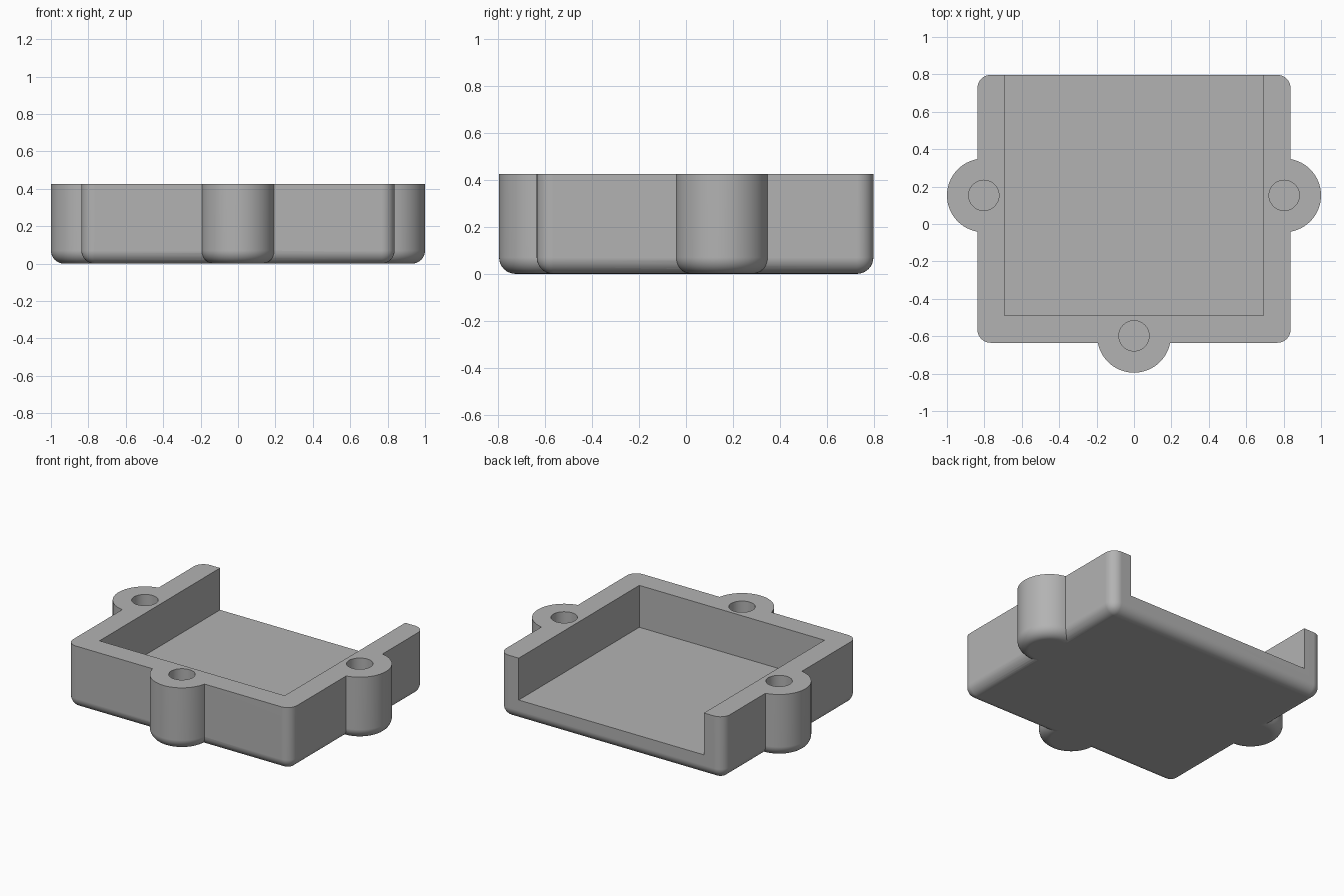
import bpy, bmesh, math
from mathutils import Matrix, Vector

cube = bpy.data.objects.get("Cube")
if cube:
    bpy.data.objects.remove(cube, do_unlink=True)

HEIGHT, FLOOR, ROUND = 0.425, 0.142, 0.07
BOSSES = [(-0.803, 0.153), (0.803, 0.153), (0, -0.598)]

grey = bpy.data.materials.new("plain grey")
grey.use_nodes = True
colour = (0.45, 0.45, 0.45, 1)
grey.diffuse_color = colour
grey.node_tree.nodes["Principled BSDF"].inputs["Base Color"].default_value = colour


def finish(name, bm):
    mesh = bpy.data.meshes.new(name)
    bm.to_mesh(mesh)
    bm.free()
    mesh.materials.append(grey)
    ob = bpy.data.objects.new(name, mesh)
    bpy.context.collection.objects.link(ob)
    return ob


def box(name, low, high, rounding=0):
    """Box between two corners; rounding softens every edge except the rim."""
    low, high = Vector(low), Vector(high)
    bm = bmesh.new()
    bmesh.ops.create_cube(bm, size=1, matrix=Matrix.Translation((low + high) / 2)
                          @ Matrix.Diagonal((*(high - low), 1)))
    if rounding:
        edges = [e for e in bm.edges if min(v.co.z for v in e.verts) < high.z - 0.01]
        bmesh.ops.bevel(bm, geom=edges, offset=rounding, segments=8,
                        profile=0.5, affect='EDGES')
    return finish(name, bm)


def cylinder(name, x, y, radius, bottom, top, rounding=0):
    """Upright cylinder with an optional rounded bottom edge."""
    bm = bmesh.new()
    bmesh.ops.create_cone(bm, cap_ends=True, segments=64, radius1=radius, radius2=radius,
                          depth=top - bottom,
                          matrix=Matrix.Translation((x, y, (top + bottom) / 2)))
    if rounding:
        edges = [e for e in bm.edges if max(v.co.z for v in e.verts) < bottom + 0.01]
        bmesh.ops.bevel(bm, geom=edges, offset=rounding, segments=8,
                        profile=0.5, affect='EDGES')
    return finish(name, bm)


def combine(target, tool, operation):
    tool.hide_render = True
    mod = target.modifiers.new(operation.lower(), 'BOOLEAN')
    mod.operation, mod.solver, mod.object = operation, 'EXACT', tool
    bpy.context.view_layer.objects.active = target
    bpy.ops.object.modifier_apply(modifier=mod.name)
    bpy.data.objects.remove(tool, do_unlink=True)


# Rounded tray with three screw bosses
tray = box("tray", (-0.837, -0.635, 0), (0.837, 0.797, HEIGHT), ROUND)
for x, y in BOSSES:
    combine(tray, cylinder("boss", x, y, 0.197, 0, HEIGHT, ROUND), 'UNION')

# Pocket open at the back
combine(tray, box("pocket_cutter", (-0.692, -0.49, FLOOR), (0.692, 1, 1)), 'DIFFERENCE')

# Blind screw holes
for x, y in BOSSES:
    combine(tray, cylinder("hole_cutter", x, y, 0.081, FLOOR, 1), 'DIFFERENCE')

# Smooth rounds, crisp edges, flat large faces
bpy.ops.object.select_all(action='DESELECT')
tray.select_set(True)
bpy.context.view_layer.objects.active = tray
bpy.ops.object.shade_smooth_by_angle(angle=math.radians(30))
weighted = tray.modifiers.new("weighted normals", 'WEIGHTED_NORMAL')
weighted.keep_sharp = True
